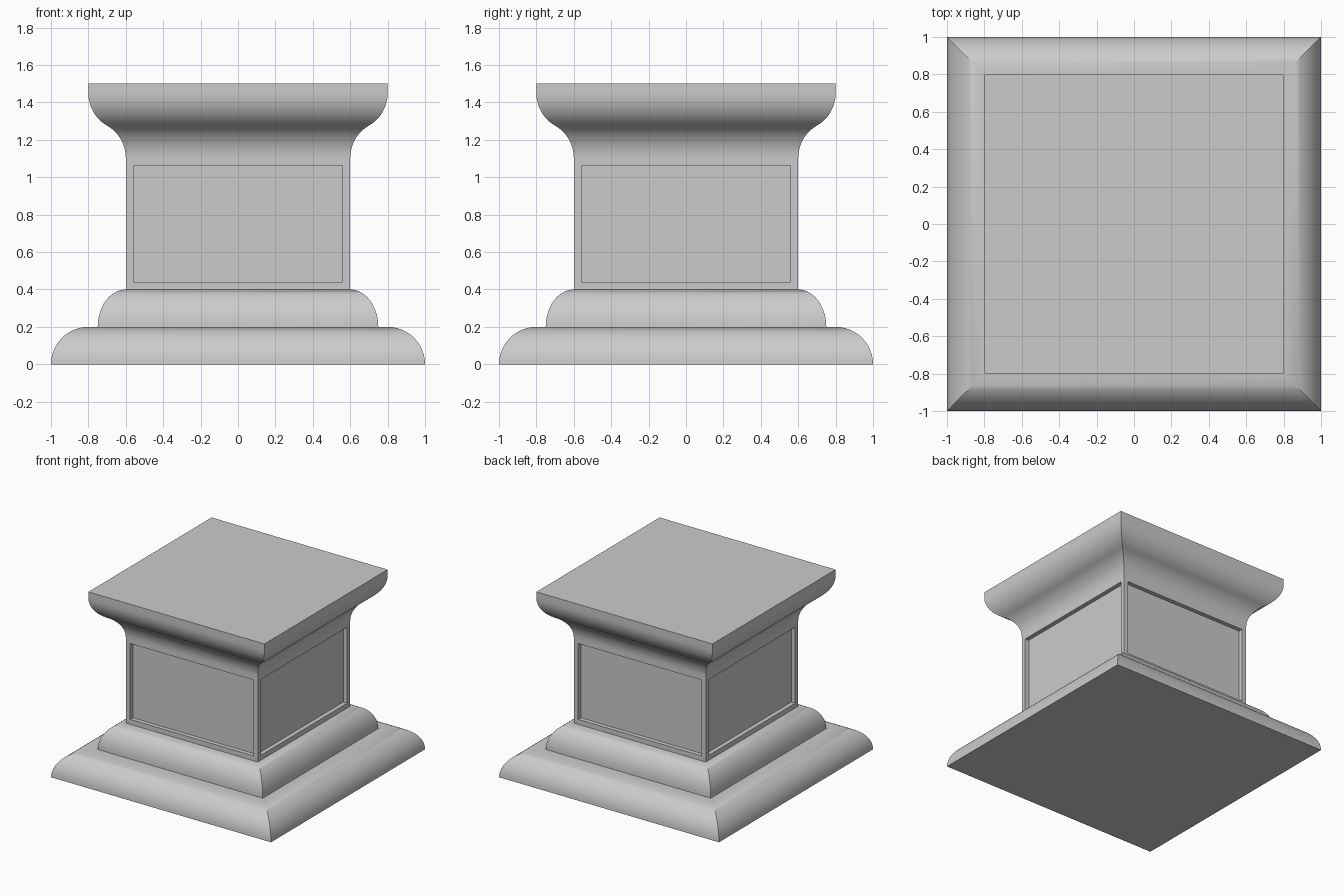
import bpy, bmesh
from math import sin, cos, pi, radians

if "Cube" in bpy.data.objects:
    bpy.data.objects.remove(bpy.data.objects["Cube"])


def arc(cx, cz, rx, rz, start, end, steps=14):
    """Profile points (half width, height) along an elliptical arc, degrees."""
    angles = [radians(start + (end - start) * i / steps) for i in range(steps + 1)]
    return [(cx + rx * cos(a), cz + rz * sin(a)) for a in angles]


def square_sweep(name, profile, cap_bottom=False, cap_top=False, panel=None):
    """Sweep a profile around a square with mitred corners."""
    bm = bmesh.new()
    corners = [(-1, -1), (1, -1), (1, 1), (-1, 1)]
    rings = [[bm.verts.new((r * x, r * y, z)) for x, y in corners] for r, z in profile]
    sides = []
    for low, high in zip(rings, rings[1:]):
        for i in range(4):
            j = (i + 1) % 4
            sides.append(bm.faces.new((low[i], low[j], high[j], high[i])))
    if cap_bottom:
        bm.faces.new(rings[0][::-1])
    if cap_top:
        bm.faces.new(rings[-1])
    bm.normal_update()
    if panel:
        # frame around each side, then push the panel inwards
        margin, depth = panel
        bmesh.ops.inset_individual(bm, faces=sides, thickness=margin, use_even_offset=True)
        for face in sides:
            normal = face.normal.copy()
            new = bmesh.ops.extrude_discrete_faces(bm, faces=[face])["faces"][0]
            bmesh.ops.translate(bm, verts=new.verts, vec=-normal * depth)
    mesh = bpy.data.meshes.new(name)
    bm.to_mesh(mesh)
    bm.free()
    obj = bpy.data.objects.new(name, mesh)
    bpy.context.collection.objects.link(obj)
    bpy.ops.object.select_all(action='DESELECT')
    obj.select_set(True)
    bpy.context.view_layer.objects.active = obj
    bpy.ops.object.shade_smooth_by_angle(angle=radians(30))
    return obj


NECK = 1.103                     # height where the cornice starts
RISE = 0.2 * sin(pi / 3)         # height of each cornice arc

# Rounded plinth with a flat ledge
square_sweep("plinth", arc(0.8, 0, 0.2, 0.2, 0, 90) + [(0.75, 0.2)], cap_bottom=True)

# Second rounded step
square_sweep("base_moulding", arc(0.6, 0.2, 0.15, 0.2, 0, 90))

# Shaft with a recessed panel on each side
square_sweep("shaft", [(0.6, 0.4), (0.6, NECK)], panel=(0.04, 0.035))

# S-curved cornice and flat top slab
hollow = arc(0.8, NECK, 0.2, 0.2, 180, 120)
round_out = arc(0.6, NECK + 2 * RISE, 0.2, 0.2, -60, 0)
square_sweep("cornice", hollow + round_out[1:] + [(0.8, 1.5)], cap_top=True)
